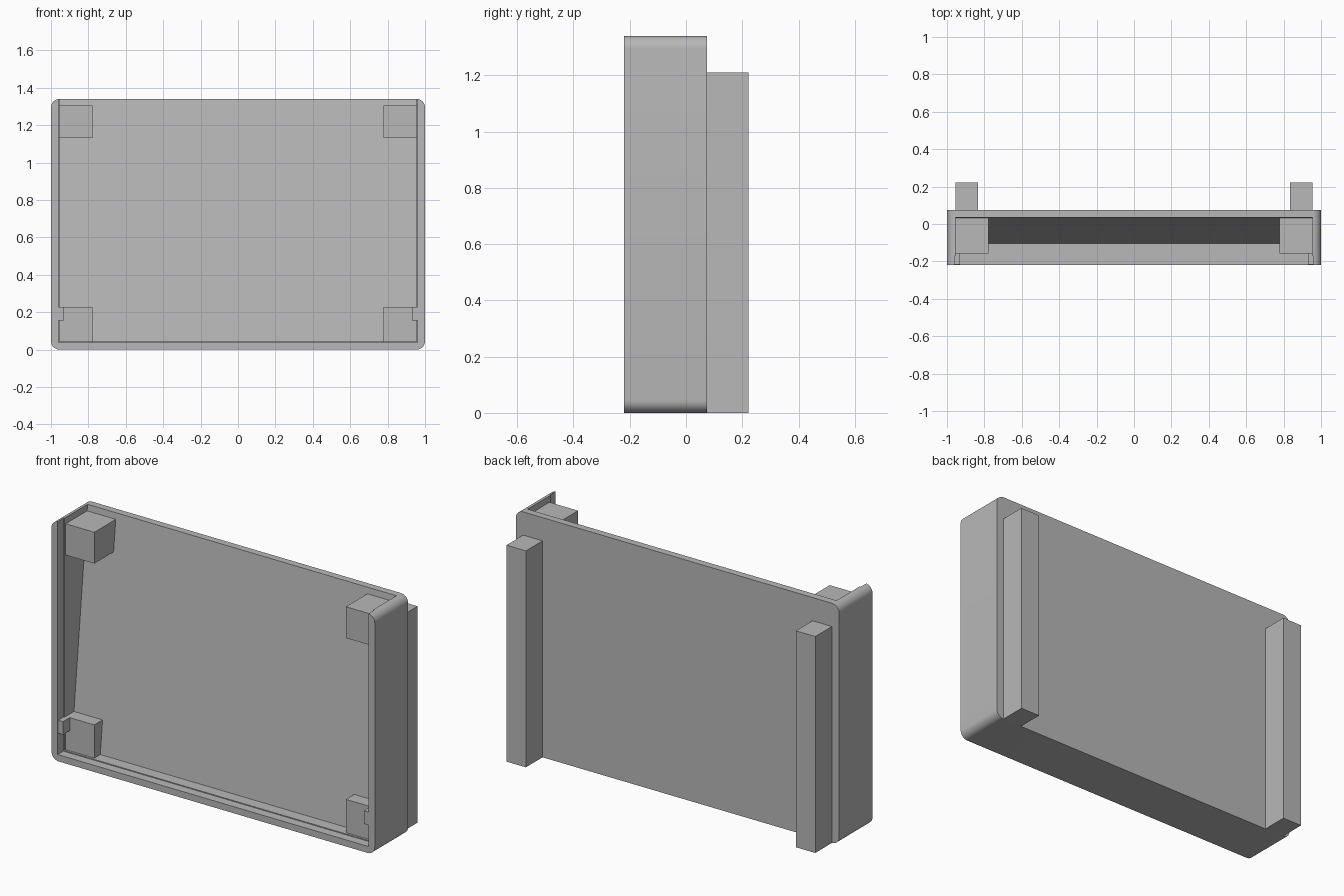
import bpy, bmesh, math

if "Cube" in bpy.data.objects:
    bpy.data.objects.remove(bpy.data.objects["Cube"])

gray = bpy.data.materials.new("plain_gray")
gray.diffuse_color = (0.48, 0.48, 0.48, 1)
gray.use_nodes = True
gray.node_tree.nodes["Principled BSDF"].inputs["Base Color"].default_value = gray.diffuse_color


def make(name, bm, mat=gray):
    bmesh.ops.recalc_face_normals(bm, faces=bm.faces)
    me = bpy.data.meshes.new(name)
    bm.to_mesh(me)
    bm.free()
    me.materials.append(mat)
    ob = bpy.data.objects.new(name, me)
    bpy.context.collection.objects.link(ob)
    return ob


def prism(name, points, offset):
    """Extrude a flat outline by an offset vector."""
    bm = bmesh.new()
    face = bm.faces.new([bm.verts.new(p) for p in points])
    ext = bmesh.ops.extrude_face_region(bm, geom=[face])
    bmesh.ops.translate(bm, vec=offset,
                        verts=[v for v in ext["geom"] if isinstance(v, bmesh.types.BMVert)])
    return make(name, bm)


def box(name, x, y, z):
    return prism(name, [(x[0], y[0], z[0]), (x[1], y[0], z[0]),
                        (x[1], y[0], z[1]), (x[0], y[0], z[1])], (0, y[1] - y[0], 0))


def cut(target, cutter):
    cutter.hide_render = True
    cutter.hide_viewport = True
    mod = target.modifiers.new("cut", "BOOLEAN")
    mod.operation = "DIFFERENCE"
    mod.solver = "EXACT"
    mod.object = cutter


# Tray body: rounded rectangle outline
H, R, FRONT, BACK = 1.34, 0.045, -0.22, 0.075
outline = []
for cx, cz, start in ((1 - R, H - R, 0), (-1 + R, H - R, 90), (-1 + R, R, 180), (1 - R, R, 270)):
    for i in range(9):
        a = math.radians(start + i * 90 / 8)
        outline.append((cx + R * math.cos(a), FRONT, cz + R * math.sin(a)))
body = prism("tray_body", outline, (0, BACK - FRONT, 0))

# Cavity: open at the front and top, with a sloping back panel
cut(body, prism("cavity_cutter",
                [(-0.955, -0.3, 0.042), (-0.955, -0.105, 0.042),
                 (-0.955, 0.0415, 1.4), (-0.955, -0.3, 1.4)], (1.91, 0, 0)))

# Slightly widened mouth at the front lip
cut(body, box("lip_cutter", (-0.961, 0.961), (-0.3, -0.17), (0.037, 1.4)))

bpy.context.view_layer.objects.active = body
body.select_set(True)
bpy.ops.object.shade_smooth_by_angle(angle=math.radians(30))

for side, s in (("left", -1), ("right", 1)):
    def span(a, b):
        return tuple(sorted((s * a, s * b)))
    # Corner blocks
    box(side + "_top_block", span(0.778, 0.957), (-0.158, 0.045), (1.13, 1.305))
    box(side + "_bottom_block", span(0.778, 0.957), (-0.158, 0.02), (0.04, 0.228))
    # Small tab in front of the bottom block
    box(side + "_tab", span(0.93, 0.963), (-0.217, -0.15), (0.155, 0.228))
    # Rear rail
    box(side + "_rear_rail", span(0.835, 0.955), (0.07, 0.222), (0, 1.21))
